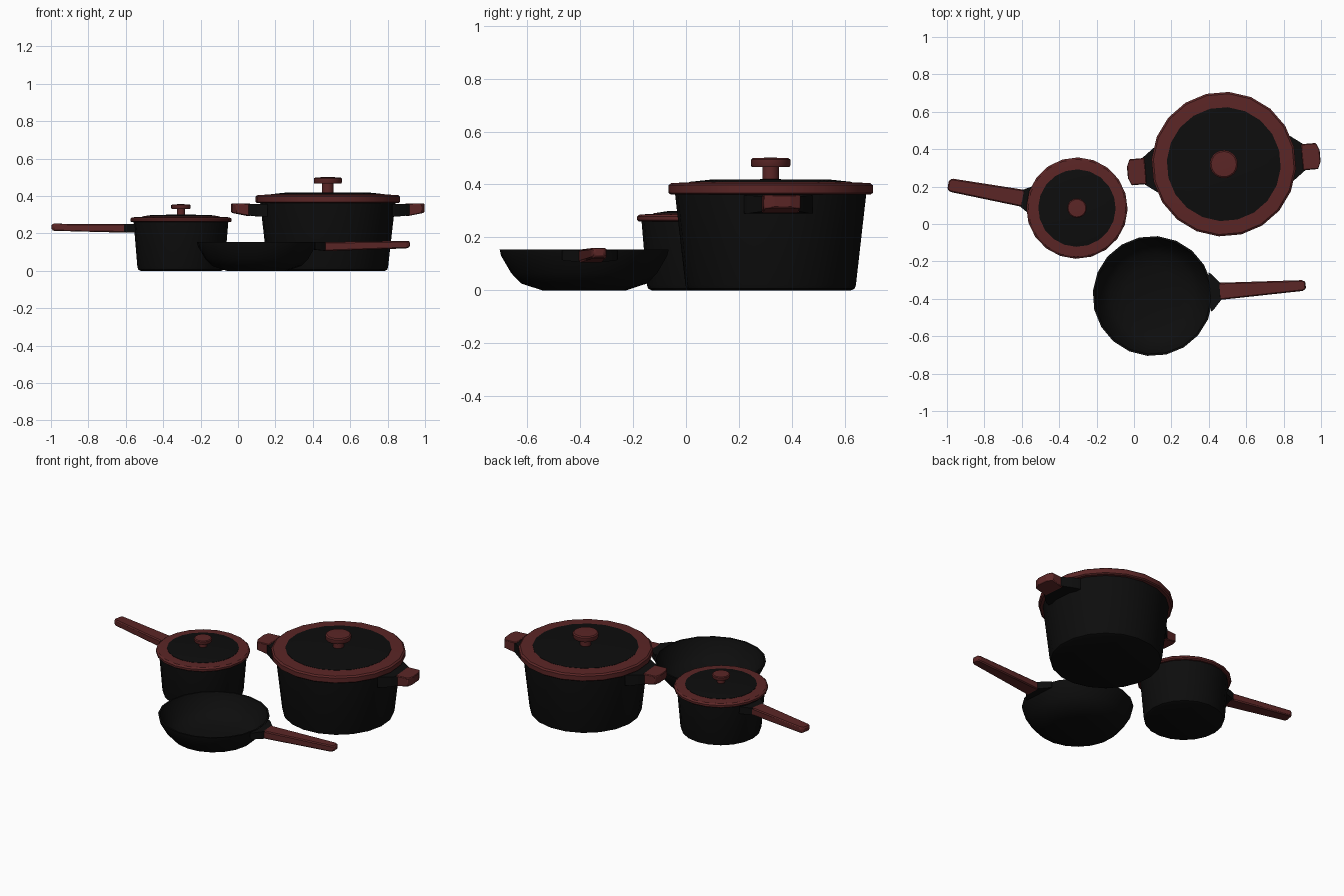
import bpy, bmesh, math
from mathutils import Matrix

if "Cube" in bpy.data.objects:
    bpy.data.objects.remove(bpy.data.objects["Cube"])


def material(name, color):
    m = bpy.data.materials.new(name)
    m.diffuse_color = color
    m.use_nodes = True
    m.node_tree.nodes["Principled BSDF"].inputs["Base Color"].default_value = m.diffuse_color
    return m


BLACK = material("black_enamel", (0.004, 0.004, 0.004, 1))
RED = material("dark_red", (0.105, 0.019, 0.019, 1))


def finish(bm, name, mat, center, angle, smooth):
    bmesh.ops.recalc_face_normals(bm, faces=bm.faces)
    bm.transform(Matrix.Translation((*center, 0)) @ Matrix.Rotation(math.radians(angle), 4, 'Z'))
    me = bpy.data.meshes.new(name)
    bm.to_mesh(me)
    bm.free()
    me.materials.append(mat)
    ob = bpy.data.objects.new(name, me)
    bpy.context.collection.objects.link(ob)
    bpy.ops.object.select_all(action='DESELECT')
    ob.select_set(True)
    bpy.context.view_layer.objects.active = ob
    bpy.ops.object.shade_smooth_by_angle(angle=math.radians(smooth))
    return ob


def lathe(name, profile, mat, center, angle=0, sides=20):
    """Turn an (r, z) profile that starts and ends on the axis."""
    bm = bmesh.new()
    rings = []
    for r, z in profile:
        if r == 0:
            rings.append([bm.verts.new((0, 0, z))] * sides)
        else:
            rings.append([bm.verts.new((r * math.cos(a), r * math.sin(a), z))
                          for a in ((i + 0.5) * 2 * math.pi / sides for i in range(sides))])
    for lo, hi in zip(rings, rings[1:]):
        for i in range(sides):
            j = (i + 1) % sides
            bm.faces.new(list(dict.fromkeys((lo[i], lo[j], hi[j], hi[i]))))
    return finish(bm, name, mat, center, angle, 30)


def loft(name, sections, mat, center, angle, bevel=0.0):
    """Join rectangular sections (distance, half width, bottom, top)."""
    bm = bmesh.new()
    rings = [[bm.verts.new(p) for p in ((d, -w, b), (d, w, b), (d, w, t), (d, -w, t))]
             for d, w, b, t in sections]
    for lo, hi in zip(rings, rings[1:]):
        for i in range(4):
            j = (i + 1) % 4
            bm.faces.new((lo[i], lo[j], hi[j], hi[i]))
    bm.faces.new(rings[0])
    bm.faces.new(rings[-1])
    ob = finish(bm, name, mat, center, angle, 20)
    if bevel:
        mod = ob.modifiers.new("soft_edges", 'BEVEL')
        mod.width = bevel
        mod.segments = 1
    return ob


def lidded_pot(name, center, angle, foot, top, height, rim, rim_h, inner, knob):
    # tapered body with rounded foot
    lathe(name + "_body", [(0, 0), (foot - 0.018, 0), (foot - 0.005, 0.006), (foot, 0.02),
                           (top, height), (top, height + 0.01), (0, height + 0.01)],
          BLACK, center, angle)
    # red rim and dark low dome of the lid
    z = height + rim_h
    lathe(name + "_lid_rim", [(0, height), (rim - 0.008, height), (rim, height + 0.006),
                              (rim, z - 0.008), (rim - 0.01, z), (inner - 0.01, z + 0.004),
                              (0, z + 0.004)], RED, center, angle)
    lathe(name + "_lid_dome", [(0, z), (inner, z), (inner, z + 0.005),
                               (inner * 0.75, z + 0.013), (0, z + 0.015)],
          BLACK, center, angle)
    # mushroom knob
    b = z + 0.012
    lathe(name + "_lid_knob", [(0, b), (knob * 0.42, b), (knob * 0.42, b + knob * 0.65),
                               (knob * 0.95, b + knob * 0.65), (knob, b + knob * 0.75),
                               (knob, b + knob * 1.02), (knob * 0.9, b + knob * 1.1),
                               (0, b + knob * 1.13)], RED, center, angle)


# large casserole with two side grips
C = (0.48, 0.32)
lidded_pot("casserole", C, 5, 0.323, 0.362, 0.362, 0.387, 0.043, 0.305, 0.075)
for side, a in (("right", 5), ("left", 185)):
    loft(f"casserole_{side}_mount", [(0.335, 0.13, 0.29, 0.358), (0.365, 0.12, 0.29, 0.358),
                                     (0.435, 0.068, 0.298, 0.356)], BLACK, C, a)
    loft(f"casserole_{side}_grip", [(0.42, 0.07, 0.292, 0.36), (0.50, 0.07, 0.308, 0.36),
                                    (0.517, 0.03, 0.312, 0.36)], RED, C, a, 0.004)

# small saucepan with long handle
C = (-0.305, 0.085)
lidded_pot("saucepan", C, 169.7, 0.233, 0.253, 0.26, 0.271, 0.026, 0.207, 0.052)
loft("saucepan_mount", [(0.225, 0.085, 0.205, 0.25), (0.25, 0.075, 0.205, 0.25),
                        (0.305, 0.043, 0.207, 0.249)], BLACK, C, 169.7)
loft("saucepan_handle", [(0.29, 0.046, 0.204, 0.25), (0.685, 0.036, 0.214, 0.252),
                         (0.70, 0.022, 0.22, 0.25)], RED, C, 169.7, 0.006)

# open frying pan with long handle
C = (0.10, -0.385)
lathe("frying_pan_body", [(0, 0), (0.16, 0), (0.24, 0.026), (0.277, 0.065), (0.315, 0.13),
                          (0.321, 0.155), (0.311, 0.155), (0.304, 0.13), (0.267, 0.07),
                          (0.23, 0.035), (0.155, 0.012), (0, 0.01)], BLACK, C, 4)
loft("frying_pan_mount", [(0.306, 0.105, 0.115, 0.153), (0.318, 0.098, 0.112, 0.153),
                          (0.366, 0.044, 0.107, 0.153)], BLACK, C, 4)
loft("frying_pan_handle", [(0.355, 0.046, 0.105, 0.154), (0.80, 0.029, 0.12, 0.16),
                           (0.82, 0.02, 0.127, 0.158)], RED, C, 4, 0.006)
